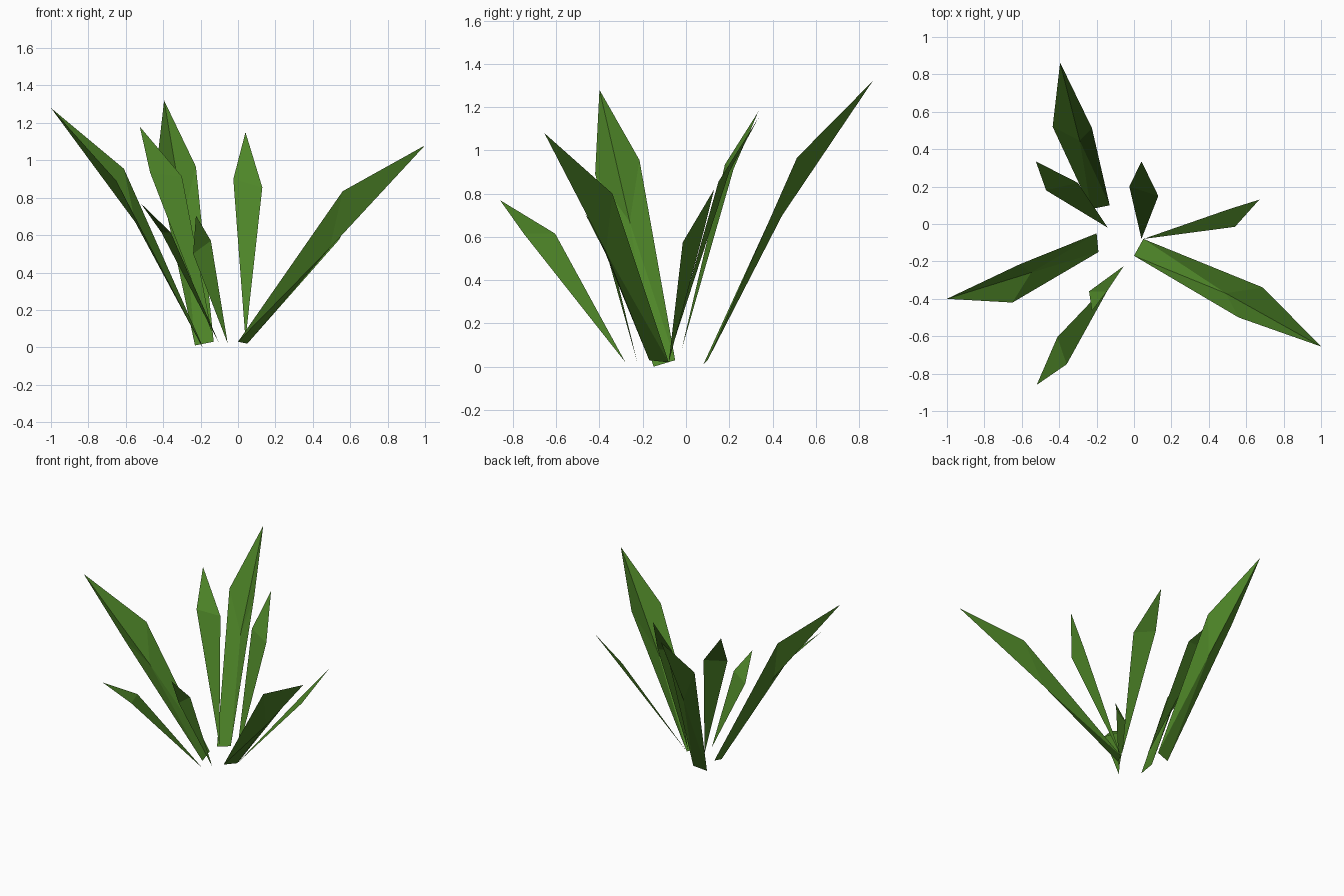
import bpy
import bmesh
from mathutils import Vector

if "Cube" in bpy.data.objects:
    bpy.data.objects.remove(bpy.data.objects["Cube"])

# One flat leaf green
green = bpy.data.materials.new("leaf_green")
green.diffuse_color = (0.076, 0.235, 0.021, 1.0)
green.use_nodes = True
green.node_tree.nodes["Principled BSDF"].inputs["Base Color"].default_value = green.diffuse_color


def finish(name, bm):
    """Turn the blade's upper side outward and make the object."""
    for f in bm.faces:
        f.normal_update()
        if f.normal.z < 0:
            f.normal_flip()
    mesh = bpy.data.meshes.new(name)
    bm.to_mesh(mesh)
    bm.free()
    mesh.materials.append(green)
    bpy.context.collection.objects.link(bpy.data.objects.new(name, mesh))


def large_leaf(name, base_l, base_r, left, right, rib, tip):
    """Blade folded along a sunken midrib, with a narrow flat foot."""
    bm = bmesh.new()
    foot = (Vector(base_l) + Vector(base_r)) / 2
    bl, br, l, r, m, t, f = [bm.verts.new(p) for p in
                             (base_l, base_r, left, right, rib, tip, foot)]
    for tri in ((bl, f, m), (bl, m, l), (l, m, t),
                (f, br, m), (br, r, m), (m, r, t)):
        bm.faces.new(tri)
    finish(name, bm)


def small_leaf(name, base, left, right, tip):
    """Flat kite blade, bent across its widest point."""
    bm = bmesh.new()
    b, l, r, t = [bm.verts.new(p) for p in (base, left, right, tip)]
    bm.faces.new((b, r, l))
    bm.faces.new((l, r, t))
    finish(name, bm)


# Three large folded leaves
large_leaf("large_leaf_back", (-0.23, 0.08, 0.01), (-0.13, 0.10, 0.03),
           (-0.435, 0.52, 0.97), (-0.225, 0.513, 0.966),
           (-0.29, 0.445, 0.70), (-0.395, 0.863, 1.32))
large_leaf("large_leaf_left", (-0.19, -0.15, 0.0), (-0.20, -0.05, 0.03),
           (-0.65, -0.42, 0.89), (-0.61, -0.215, 0.955),
           (-0.55, -0.26, 0.67), (-1.0, -0.40, 1.28))
large_leaf("large_leaf_right", (0.0, -0.17, 0.03), (0.05, -0.08, 0.02),
           (0.56, -0.50, 0.835), (0.69, -0.34, 0.80),
           (0.49, -0.37, 0.53), (1.0, -0.655, 1.08))

# Five small leaves between them
small_leaf("small_leaf_back_left", (-0.14, -0.02, 0.08),
           (-0.47, 0.18, 0.935), (-0.30, 0.22, 0.914), (-0.525, 0.335, 1.18))
small_leaf("small_leaf_back", (0.04, -0.08, 0.04),
           (-0.025, 0.20, 0.90), (0.13, 0.15, 0.855), (0.04, 0.335, 1.15))
small_leaf("small_leaf_right", (0.05, -0.08, 0.02),
           (0.51, 0.08, 0.62), (0.54, -0.015, 0.575), (0.67, 0.13, 0.82))
small_leaf("small_leaf_front_left", (-0.10, -0.28, 0.02),
           (-0.41, -0.605, 0.615), (-0.36, -0.75, 0.615), (-0.52, -0.86, 0.77))
small_leaf("small_leaf_front", (-0.055, -0.225, 0.02),
           (-0.24, -0.36, 0.50), (-0.145, -0.36, 0.57), (-0.225, -0.465, 0.705))
